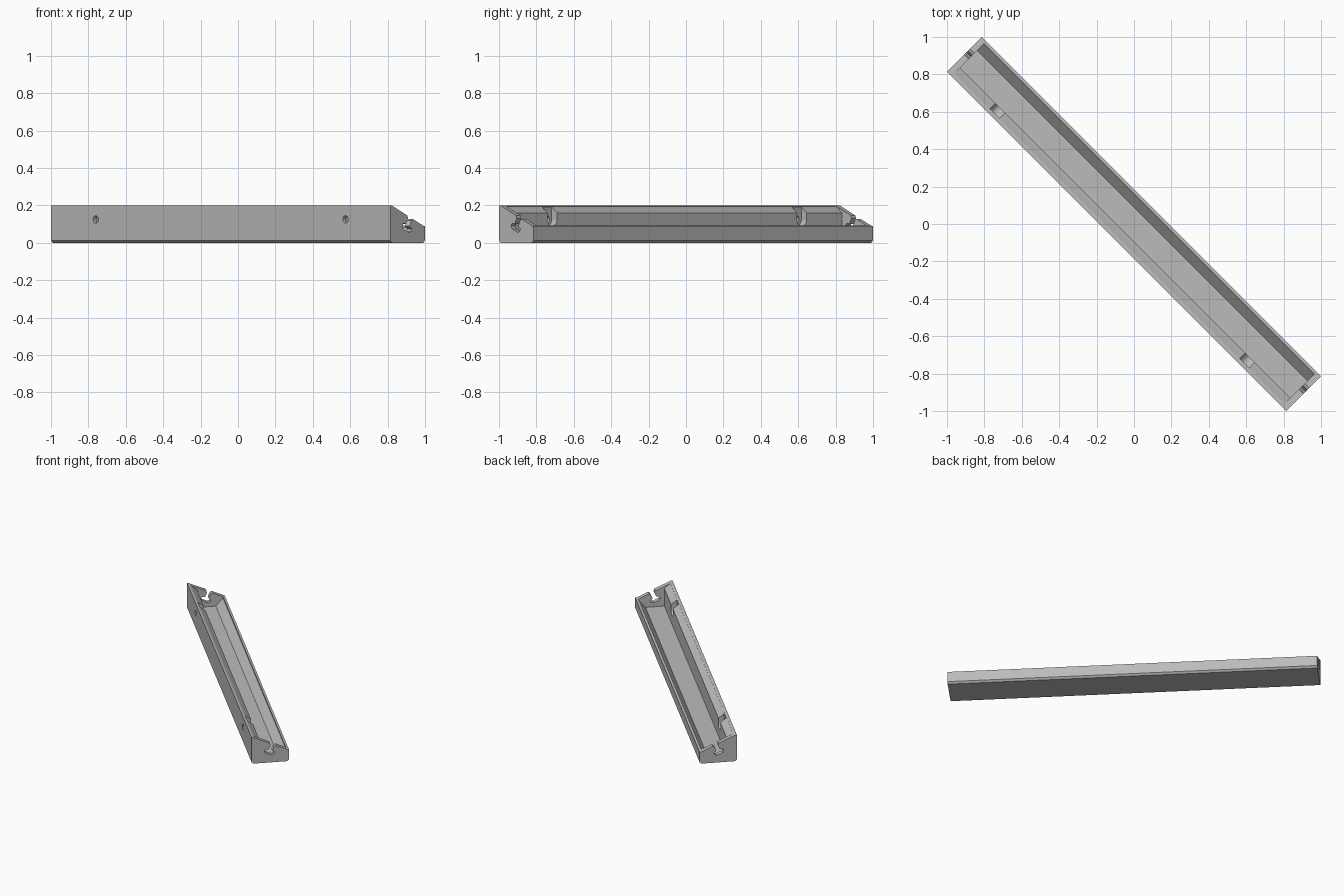
import bpy, bmesh, math
from mathutils import Vector

cube = bpy.data.objects.get("Cube")
if cube:
    bpy.data.objects.remove(cube, do_unlink=True)

HALF_LEN = 1.283     # outer half length
INNER_LEN = 1.248    # cavity half length
HOLE_X, HOLE_Z = 0.944, 0.125

grey = bpy.data.materials.new("plain grey")
grey.use_nodes = True
grey.diffuse_color = (0.5, 0.5, 0.5, 1)
grey.node_tree.nodes["Principled BSDF"].inputs["Base Color"].default_value = (0.5, 0.5, 0.5, 1)


def prism(name, profile, start, end, axis="x"):
    """Extrude a closed profile along x (profile is y, z) or y (profile is x, z)."""
    def place(a, b, t):
        return Vector((t, a, b)) if axis == "x" else Vector((a, t, b))
    bm = bmesh.new()
    face = bm.faces.new([bm.verts.new(place(a, b, start)) for a, b in profile])
    ext = bmesh.ops.extrude_face_region(bm, geom=[face])
    verts = [g for g in ext["geom"] if isinstance(g, bmesh.types.BMVert)]
    bmesh.ops.translate(bm, verts=verts, vec=place(0, 0, end - start))
    bmesh.ops.recalc_face_normals(bm, faces=bm.faces)
    mesh = bpy.data.meshes.new(name)
    bm.to_mesh(mesh)
    bm.free()
    mesh.materials.append(grey)
    obj = bpy.data.objects.new(name, mesh)
    bpy.context.collection.objects.link(obj)
    return obj


def arc(cx, cz, r, a0, a1, n):
    return [(cx + r * math.cos(math.radians(a0 + (a1 - a0) * i / n)),
             cz + r * math.sin(math.radians(a0 + (a1 - a0) * i / n))) for i in range(n + 1)]


# Wedge-topped body with chamfered lower edges
tray = prism("tray", [(-0.131, 0.013), (-0.118, 0), (0.118, 0), (0.131, 0.013),
                      (0.131, 0.09), (0.121, 0.09), (-0.121, 0.2), (-0.131, 0.2)],
             -HALF_LEN, HALF_LEN)

# Long cavity with a sloped back wall and a chamfered front ledge
cutters = [prism("cavity_cutter", [(-0.068, 0.025), (0.064, 0.025), (0.114, 0.083), (0.114, 0.3),
                                   (-0.111, 0.3), (-0.111, 0.194), (-0.068, 0.16)],
                 -INNER_LEN, INNER_LEN)]

# Keyed notch in each end wall, square to the sloped rim
half = [(0.024, -0.02), (0.024, 0), (0.014, 0.012), (0.014, 0.045),
        (0.035, 0.052), (0.035, 0.068), (0.022, 0.078)]
outline = half + [(-s, d) for s, d in reversed(half)]
along = Vector((0.242, -0.11)).normalized()
down = Vector((along.y, -along.x))
notch = [tuple(Vector((0.02, 0.136)) + along * s + down * d) for s, d in outline]

for side in (-1, 1):
    cutters.append(prism("notch_cutter", notch, side * 1.2, side * 1.32))
    # Screw hole through the front wall, with an open-topped pocket behind it
    x = side * HOLE_X
    cutters.append(prism("hole_cutter", arc(x, HOLE_Z, 0.02, 0, 345, 23), -0.16, -0.09, "y"))
    pocket = arc(x, HOLE_Z, 0.036, 180, 360, 16) + [(x + 0.036, 0.3), (x - 0.036, 0.3)]
    cutters.append(prism("pocket_cutter", pocket, -0.108, -0.04, "y"))

for cutter in cutters:
    cutter.hide_render = True
    mod = tray.modifiers.new(cutter.name, "BOOLEAN")
    mod.operation = "DIFFERENCE"
    mod.solver = "EXACT"
    mod.object = cutter

# Bake the cuts and drop the cutters
bpy.context.view_layer.update()
baked = bpy.data.meshes.new_from_object(tray.evaluated_get(bpy.context.evaluated_depsgraph_get()))
tray.modifiers.clear()
tray.data = baked
for cutter in cutters:
    bpy.data.objects.remove(cutter, do_unlink=True)

# The tray lies diagonally
tray.rotation_euler.z = math.radians(-45)
